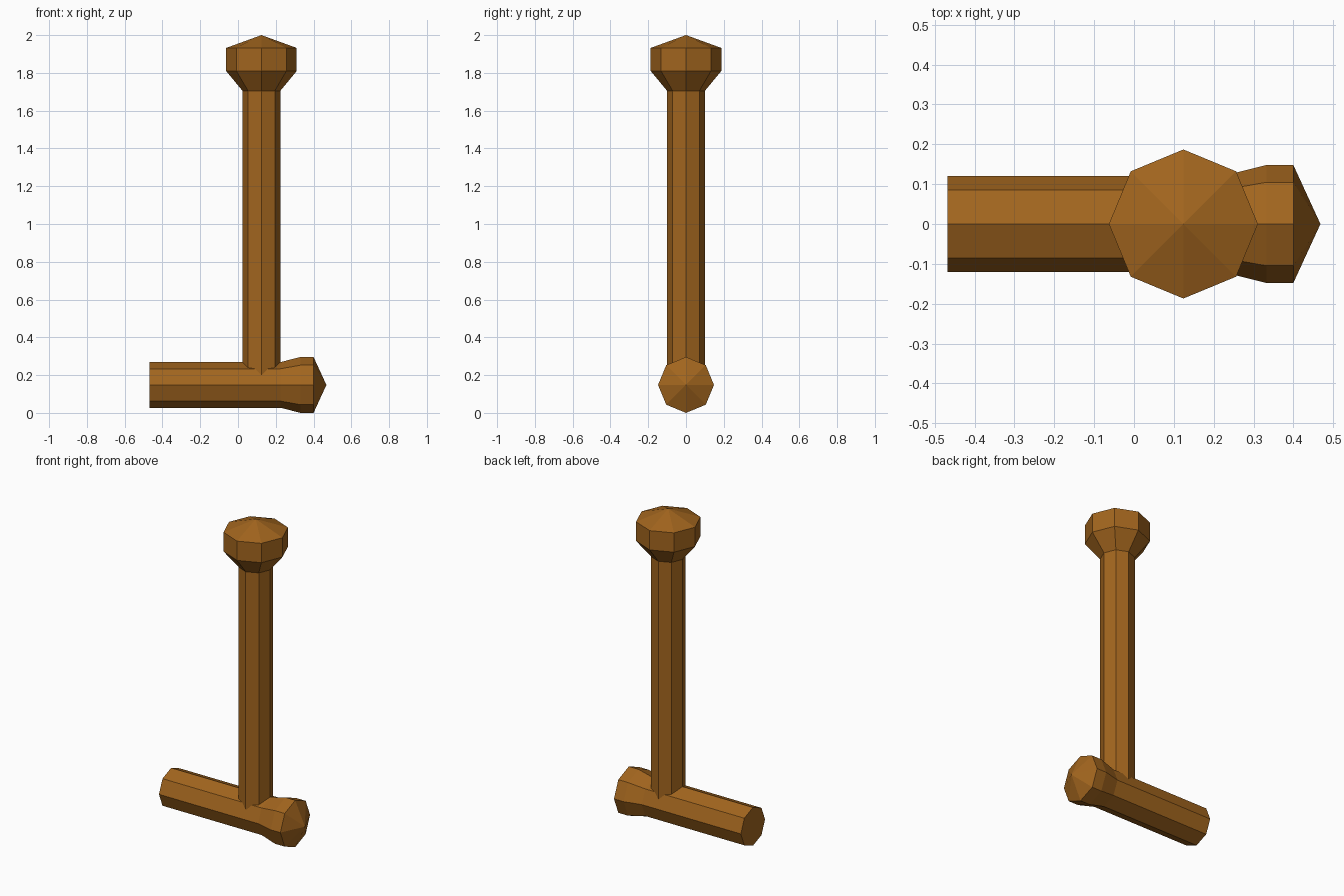
import bpy, bmesh
from math import cos, sin, pi
from mathutils import Matrix

if "Cube" in bpy.data.objects:
    bpy.data.objects.remove(bpy.data.objects["Cube"])

wood = bpy.data.materials.new("wood")
wood.diffuse_color = (0.36, 0.13, 0.013, 1)
wood.use_nodes = True
wood.node_tree.nodes["Principled BSDF"].inputs["Base Color"].default_value = wood.diffuse_color


def turned(name, profile, matrix, sides=8):
    """Faceted solid of (radius, height) rings; radius 0 makes a point."""
    bm = bmesh.new()
    rings = []
    for r, h in profile:
        n = sides if r else 1
        rings.append([bm.verts.new((r * cos(2 * pi * i / sides),
                                    r * sin(2 * pi * i / sides), h)) for i in range(n)])
    bm.faces.new(rings[0][::-1])
    for a, b in zip(rings, rings[1:]):
        for i in range(sides):
            j = (i + 1) % sides
            if len(b) == 1:
                bm.faces.new((a[i], a[j], b[0]))
            else:
                bm.faces.new((a[i], a[j], b[j], b[i]))
    bm.transform(matrix)
    bmesh.ops.recalc_face_normals(bm, faces=bm.faces)
    mesh = bpy.data.meshes.new(name)
    bm.to_mesh(mesh)
    bm.free()
    mesh.materials.append(wood)
    obj = bpy.data.objects.new(name, mesh)
    bpy.context.collection.objects.link(obj)
    return obj


# upright handle with a wide pointed knob
turned("handle",
       [(0.1, 0.15), (0.1, 1.705), (0.187, 1.81), (0.187, 1.932), (0, 2.0)],
       Matrix.Translation((0.124, 0, 0)))

# horizontal shaft with a flared, pointed end
turned("shaft",
       [(0.121, -0.468), (0.121, 0.225), (0.148, 0.332), (0.148, 0.4), (0, 0.468)],
       Matrix.Translation((0, 0, 0.148)) @ Matrix.Rotation(pi / 2, 4, 'Y'))
